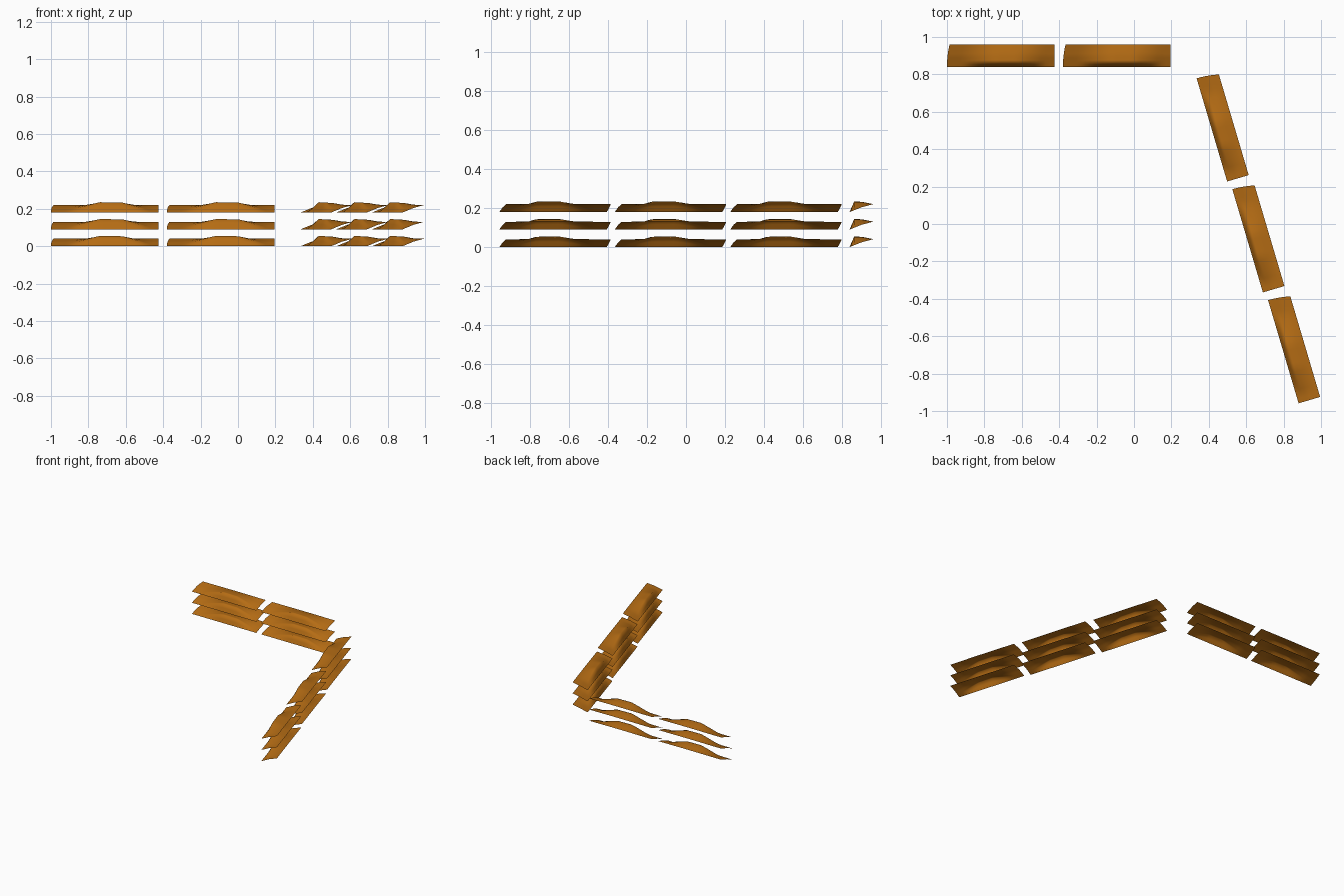
import bpy, bmesh, math
from mathutils import Matrix

cube = bpy.data.objects.get("Cube")
if cube:
    bpy.data.objects.remove(cube, do_unlink=True)

wood = bpy.data.materials.new("warm_brown")
wood.use_nodes = True
colour = (0.46, 0.15, 0.007, 1)
wood.diffuse_color = colour
wood.node_tree.nodes["Principled BSDF"].inputs["Base Color"].default_value = colour

LENGTH, WIDTH = 0.575, 0.12
NX, NY = 24, 10


def lerp(points, t):
    """Piecewise linear value through (position, value) points."""
    for (a, p), (b, q) in zip(points, points[1:]):
        if t <= b:
            return p + (q - p) * max(0, t - a) / (b - a)
    return points[-1][1]


ALONG = [(-0.2, 0), (-0.03, 1), (0.1, 0.95), (0.24, 0)]     # hump along the slat
FLAT = [(0, 0), (0.5, 0.024), (1, 0.04)]                    # cross-section at the ends
RAISED = [(0, 0), (0.2, 0.055), (0.55, 0.052), (1, 0.041)]  # cross-section at the hump


def slat_mesh():
    bm = bmesh.new()
    bmesh.ops.create_grid(bm, x_segments=NX, y_segments=NY, size=0.5)
    for v in bm.verts:
        x, t = v.co.x * LENGTH, v.co.y + 0.5
        h = lerp(ALONG, x)
        z = (1 - h) * lerp(FLAT, t) + h * lerp(RAISED, t)
        # the left end is trimmed at a slight slant
        x += 0.014 * t * t * (0.5 - v.co.x)
        v.co = (x, v.co.y * WIDTH, z)
    me = bpy.data.meshes.new("slat")
    bm.to_mesh(me)
    bm.free()
    me.materials.append(wood)
    me.shade_smooth()
    return me


# Two bays along the back, three down the slanted left side
mesh = slat_mesh()
bays = [("back_slat", -0.7125, 0.9, 0), ("back_slat", -0.0925, 0.9, 0)]
bays += [("side_slat", 0.474 + 0.191 * i, 0.52 - 0.593 * i, -73.5) for i in range(3)]
for name, x, y, angle in bays:
    for level in range(3):
        slat = bpy.data.objects.new(name, mesh)
        slat.matrix_world = (Matrix.Translation((x, y, 0.09 * level))
                             @ Matrix.Rotation(math.radians(angle), 4, "Z"))
        bpy.context.collection.objects.link(slat)
